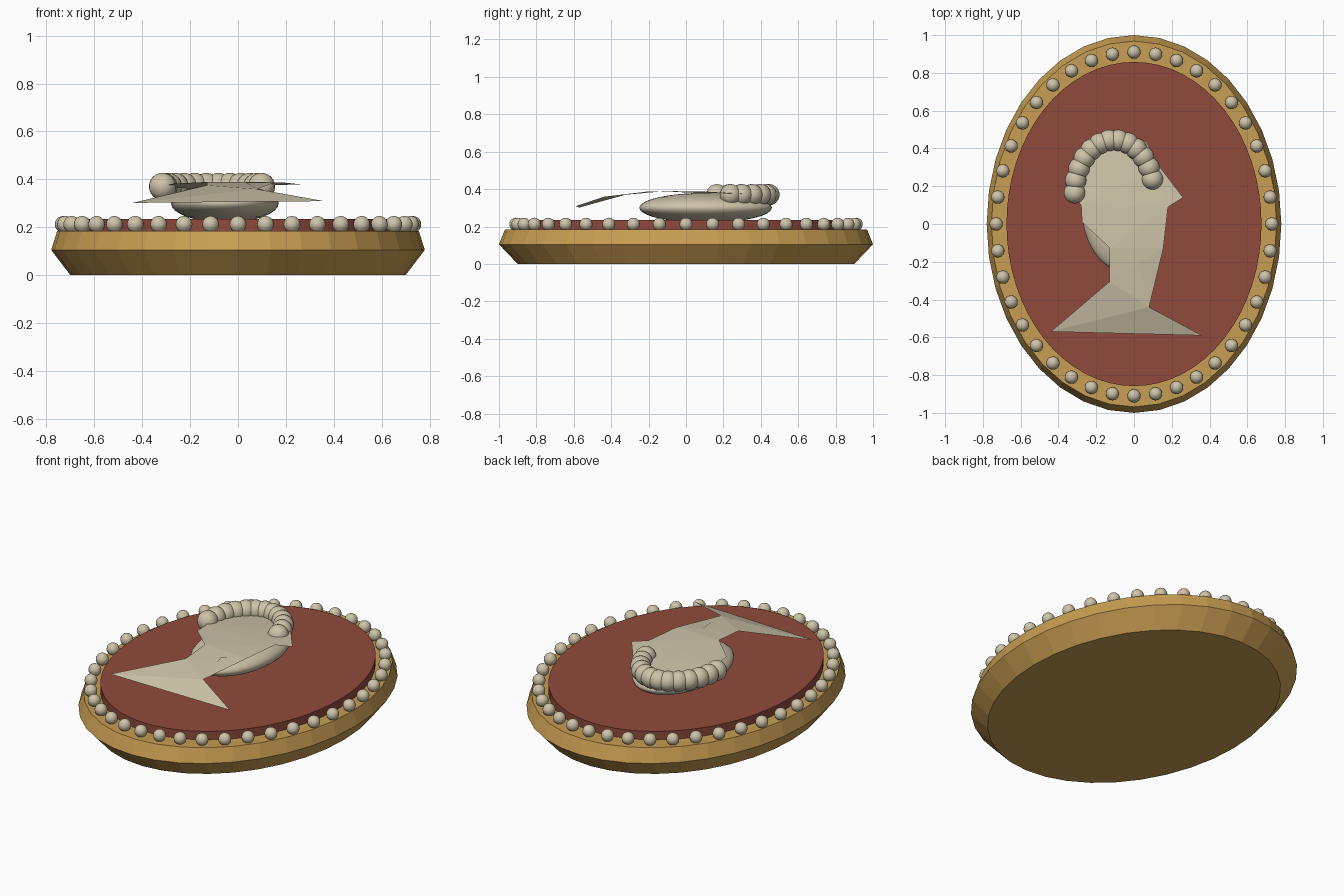
import bpy, bmesh, math

if "Cube" in bpy.data.objects:
    bpy.data.objects.remove(bpy.data.objects["Cube"])

def material(name, rgb):
    m = bpy.data.materials.new(name)
    m.diffuse_color = (*rgb, 1)
    m.use_nodes = True
    m.node_tree.nodes["Principled BSDF"].inputs["Base Color"].default_value = m.diffuse_color
    return m

GOLD = material("antique gold", (0.58, 0.34, 0.085))
RED = material("brick red", (0.28, 0.068, 0.045))
CREAM = material("cream shell", (0.62, 0.55, 0.40))

def make(name, bm, mat, smooth=False):
    me = bpy.data.meshes.new(name)
    bm.to_mesh(me)
    bm.free()
    me.materials.append(mat)
    for p in me.polygons:
        p.use_smooth = smooth
    ob = bpy.data.objects.new(name, me)
    bpy.context.collection.objects.link(ob)
    return ob

def oval_stack(name, levels, sides, mat):
    """Closed oval solid from (x radius, y radius, z) levels."""
    bm = bmesh.new()
    rings = []
    for rx, ry, z in levels:
        rings.append([bm.verts.new((rx * math.sin(2 * math.pi * i / sides),
                                    ry * math.cos(2 * math.pi * i / sides), z))
                      for i in range(sides)])
    for a, b in zip(rings, rings[1:]):
        for i in range(sides):
            j = (i + 1) % sides
            bm.faces.new((a[i], a[j], b[j], b[i]))
    bm.faces.new(rings[0])
    bm.faces.new(rings[-1])
    bmesh.ops.recalc_face_normals(bm, faces=bm.faces)
    return make(name, bm, mat)

def ball(name, loc, scale, seg, rings, mat):
    bm = bmesh.new()
    bmesh.ops.create_uvsphere(bm, u_segments=seg, v_segments=rings, radius=1)
    ob = make(name, bm, mat, True)
    ob.location = loc
    ob.scale = scale
    return ob

# bevelled oval frame and raised red field
oval_stack("frame", [(0.70, 0.90, 0), (0.78, 1.0, 0.105), (0.755, 0.968, 0.185)], 36, GOLD)
oval_stack("field", [(0.675, 0.858, 0.15), (0.675, 0.858, 0.235)], 64, RED)

# ring of border beads
for i in range(40):
    a = 2 * math.pi * i / 40
    ball(f"border_bead_{i + 1}", (0.73 * math.sin(a), 0.91 * math.cos(a), 0.212),
         (0.035,) * 3, 16, 10, CREAM)

# domed head relief
ball("head_dome", (-0.055, 0.105, 0.30), (0.225, 0.355, 0.08), 32, 16, CREAM)

# thin bust silhouette that sags away from the centre
outline = [(0.26, 0.14), (0.13, 0.31), (0.065, 0.435), (-0.06, 0.48), (-0.20, 0.44),
           (-0.31, 0.33), (-0.355, 0.20), (-0.28, 0.10), (-0.275, 0.01), (-0.13, -0.125),
           (-0.13, -0.305), (-0.44, -0.57), (0.36, -0.59), (0.08, -0.44),
           (0.03, -0.205), (0.155, -0.13), (0.18, 0.09)]
bm = bmesh.new()
face = bm.faces.new([bm.verts.new((x, y, 0)) for x, y in outline])
bmesh.ops.triangulate(bm, faces=[face])
for v in bm.verts:
    v.co.z = 0.395 - 0.18 * (v.co.x ** 2 + v.co.y ** 2)
make("bust_silhouette", bm, CREAM)

# arc of hair curls
for i in range(13):
    a = math.radians(180 - 165 * i / 12)
    ball(f"hair_curl_{i + 1}", (-0.105 + 0.21 * math.cos(a), 0.165 + 0.28 * math.sin(a), 0.37),
         (0.057,) * 3, 20, 12, CREAM)
